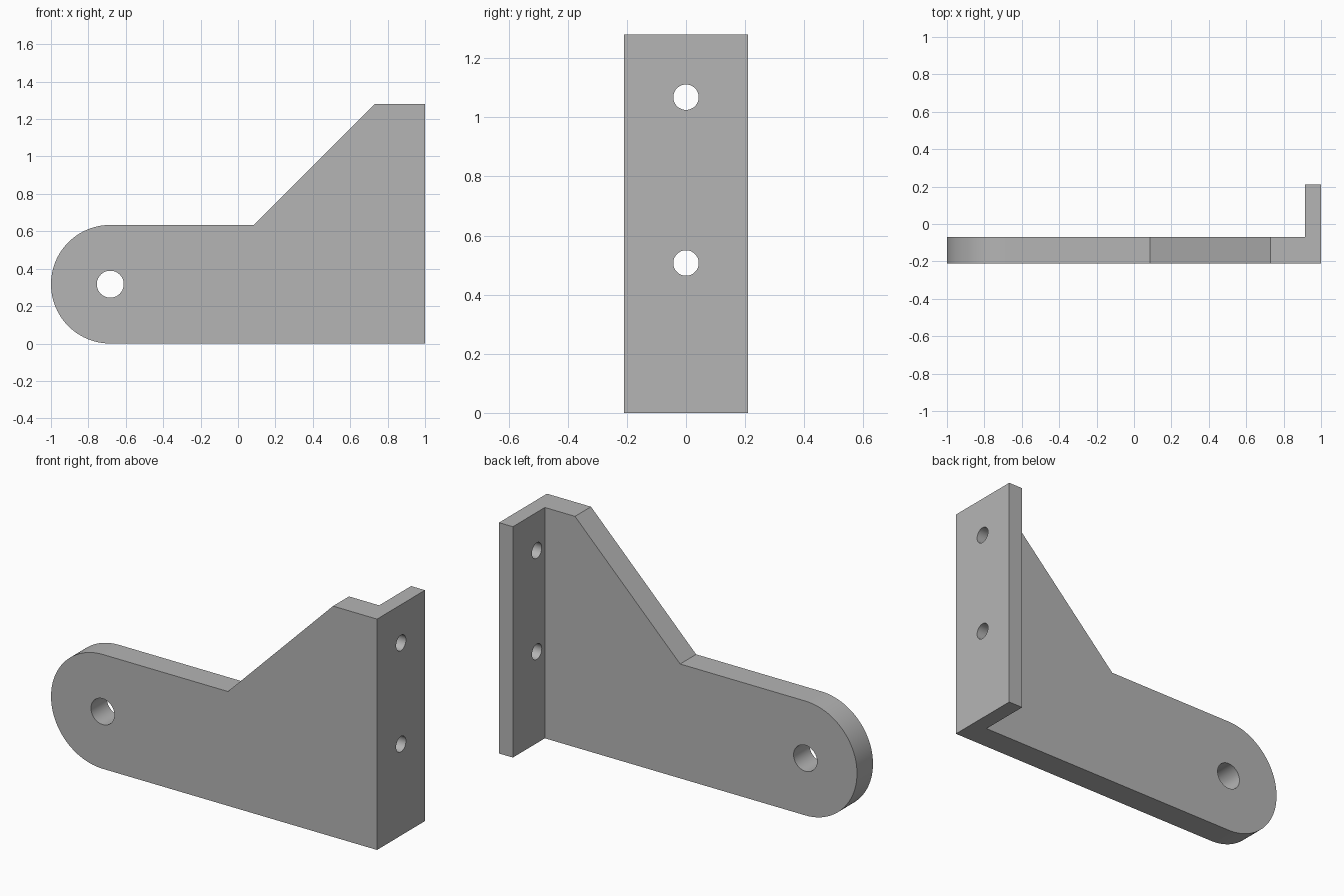
import bpy, bmesh
from math import pi, sin, cos, radians
from mathutils import Matrix, Vector

cube = bpy.data.objects.get("Cube")
if cube:
    bpy.data.objects.remove(cube, do_unlink=True)

# Main dimensions
HEIGHT, DEPTH = 1.28, 0.21          # full height, half depth
PLATE_BACK = -0.07                  # rear face of the arm plate
FLANGE_X = 0.915                    # inner face of the mounting flange
R = 0.317                           # radius of the rounded arm end
PIN_X = R - 1

grey = bpy.data.materials.new("plain_grey")
grey.use_nodes = True
colour = (0.46, 0.46, 0.46, 1)
grey.diffuse_color = colour
grey.node_tree.nodes["Principled BSDF"].inputs["Base Color"].default_value = colour


def add_object(name, bm):
    bmesh.ops.recalc_face_normals(bm, faces=bm.faces)
    mesh = bpy.data.meshes.new(name)
    bm.to_mesh(mesh)
    bm.free()
    mesh.materials.append(grey)
    obj = bpy.data.objects.new(name, mesh)
    bpy.context.collection.objects.link(obj)
    return obj


def extrude_profile(name, points, y0, y1):
    bm = bmesh.new()
    face = bm.faces.new([bm.verts.new((x, y0, z)) for x, z in points])
    new = bmesh.ops.extrude_face_region(bm, geom=[face])["geom"]
    verts = [v for v in new if isinstance(v, bmesh.types.BMVert)]
    bmesh.ops.translate(bm, verts=verts, vec=(0, y1 - y0, 0))
    return add_object(name, bm)


def drill(name, centre, axis, radius):
    bm = bmesh.new()
    turn = Vector(axis).to_track_quat("Z", "Y").to_matrix().to_4x4()
    bmesh.ops.create_cone(bm, cap_ends=True, segments=48, radius1=radius,
                          radius2=radius, depth=0.5,
                          matrix=Matrix.Translation(centre) @ turn)
    return add_object(name, bm)


# Side silhouette: rounded arm end, straight arm, sloped gusset, upright
steps = 48
arc = [(PIN_X + R * cos(a), R + R * sin(a))
       for a in (pi / 2 + pi * i / steps for i in range(steps + 1))]
outline = arc + [(1, 0), (1, HEIGHT), (0.73, HEIGHT), (0.085, 2 * R)]
bracket = extrude_profile("bracket", outline, -DEPTH, DEPTH)

# Cutters: space behind the arm, pin hole, flange bolt holes
cutters = [
    extrude_profile("rear_clearance",
                    [(-2, -1), (FLANGE_X, -1), (FLANGE_X, 2), (-2, 2)],
                    PLATE_BACK, 1),
    drill("pin_hole", (PIN_X, -0.14, R), (0, 1, 0), 0.072),
]
for z in (0.507, 1.068):
    cutters.append(drill("bolt_hole", (0.96, 0, z), (1, 0, 0), 0.043))

for cutter in cutters:
    mod = bracket.modifiers.new(cutter.name, "BOOLEAN")
    mod.operation = "DIFFERENCE"
    mod.solver = "EXACT"
    mod.object = cutter

# Bake the cuts and discard the cutters
graph = bpy.context.evaluated_depsgraph_get()
cut_mesh = bpy.data.meshes.new_from_object(bracket.evaluated_get(graph))
bracket.modifiers.clear()
bracket.data = cut_mesh
for cutter in cutters:
    bpy.data.objects.remove(cutter, do_unlink=True)

# Smooth curved walls, crisp edges
bpy.ops.object.select_all(action="DESELECT")
bracket.select_set(True)
bpy.context.view_layer.objects.active = bracket
bpy.ops.object.shade_smooth_by_angle(angle=radians(30))
